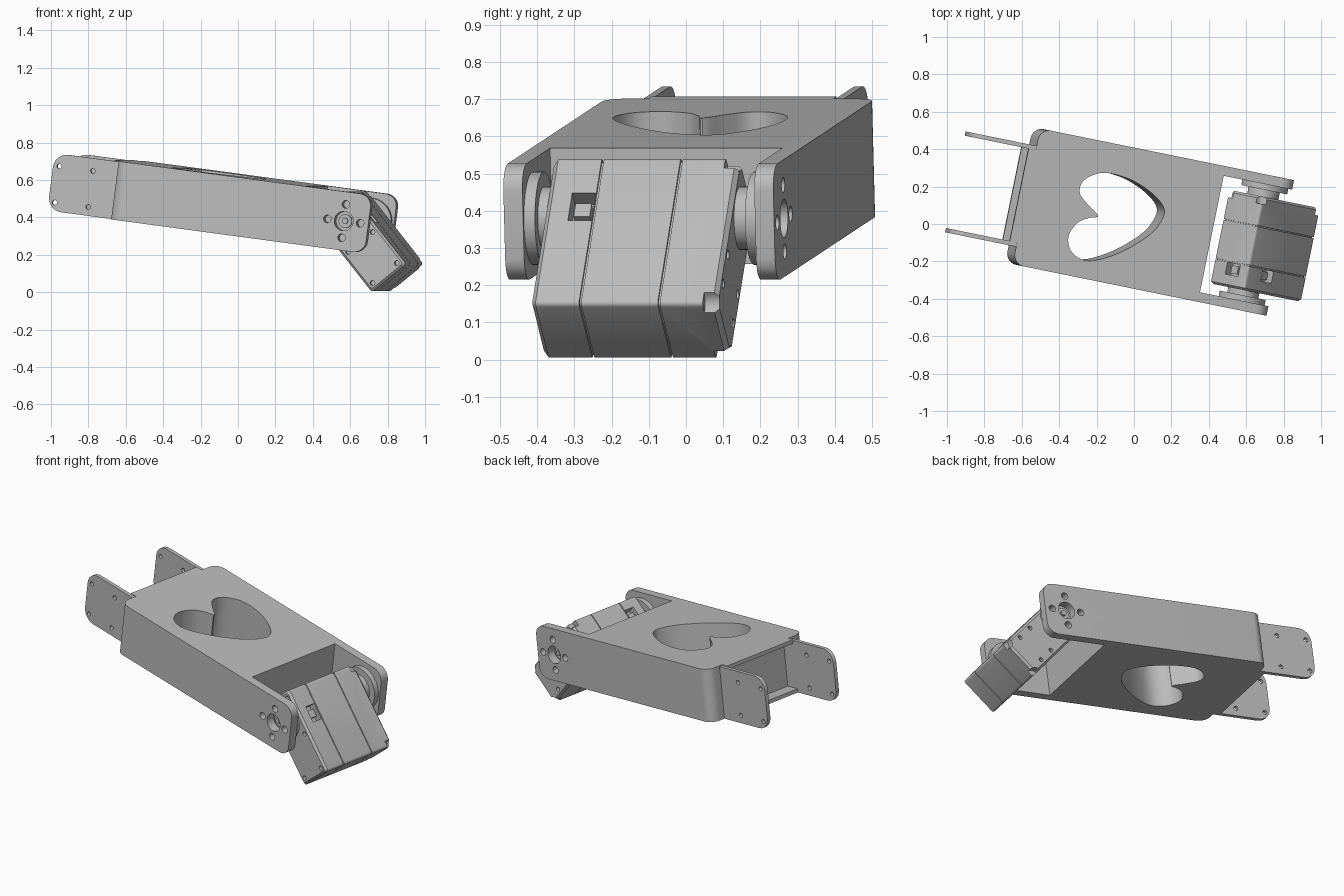
import bpy, bmesh, math
from mathutils import Matrix, Vector

if "Cube" in bpy.data.objects:
    bpy.data.objects.remove(bpy.data.objects["Cube"])

grey = bpy.data.materials.new("plain grey")
grey.use_nodes = True
grey.diffuse_color = (0.5, 0.5, 0.5, 1)
bsdf = next(n for n in grey.node_tree.nodes if n.type == 'BSDF_PRINCIPLED')
bsdf.inputs["Base Color"].default_value = (0.5, 0.5, 0.5, 1)
bsdf.inputs["Roughness"].default_value = 0.6

# Both frames share the pivot; local y is the pivot axis
base = Matrix.Translation((0.639, -0.099, 0.38)) @ Matrix.Rotation(math.radians(-11.5), 4, 'Z')
ARM = base @ Matrix.Rotation(math.radians(7.5), 4, 'Y')
SERVO = base @ Matrix.Rotation(math.radians(-38.7), 4, 'Y')


def loft(bm, sections, axis='Y'):
    """Skin a list of (height, outline) sections along an axis."""
    rings = []
    for h, pts in sections:
        rings.append([bm.verts.new((p, h, q) if axis == 'Y' else (p, q, h)) for p, q in pts])
    for r, s in zip(rings, rings[1:]):
        n = len(r)
        for i in range(n):
            bm.faces.new((r[i], r[(i + 1) % n], s[(i + 1) % n], s[i]))
    bm.faces.new(rings[0])
    bm.faces.new(rings[-1])


def prism(bm, pts, h0, h1, axis='Y'):
    loft(bm, [(h0, pts), (h1, pts)], axis)


def round_rect(x0, x1, z0, z1, left=0.0, right=0.0, n=6):
    """Rectangle outline with rounded left and right corners."""
    pts = []
    corners = ((x1, z1, right, -1, -1, 0), (x0, z1, left, 1, -1, 90),
               (x0, z0, left, 1, 1, 180), (x1, z0, right, -1, 1, 270))
    for x, z, r, sx, sz, start in corners:
        if not r:
            pts.append((x, z))
            continue
        for i in range(n + 1):
            t = math.radians(start + 90 * i / n)
            pts.append((x + sx * r + r * math.cos(t), z + sz * r + r * math.sin(t)))
    return pts


def box(bm, x0, x1, y0, y1, z0, z1):
    prism(bm, round_rect(x0, x1, z0, z1), y0, y1)


def circle(x, z, r, n=24):
    return [(x + r * math.cos(math.tau * i / n), z + r * math.sin(math.tau * i / n)) for i in range(n)]


def smooth_loop(ctrl, steps=5):
    """Closed Catmull-Rom curve through the control points."""
    out, n = [], len(ctrl)
    for i in range(n):
        a, b, c, d = (Vector(ctrl[(i + k) % n]) for k in (-1, 0, 1, 2))
        for s in range(steps):
            t = s / steps
            p = 0.5 * (2 * b + (c - a) * t + (2 * a - 5 * b + 4 * c - d) * t * t
                       + (3 * b - a - 3 * c + d) * t ** 3)
            out.append((p.x, p.y))
    return out


def make(name, bm, frame, cutters=()):
    """Turn a bmesh into an object, subtract the cutters and shade it."""
    def to_object(label, source):
        bmesh.ops.recalc_face_normals(source, faces=source.faces)
        source.transform(frame)
        mesh = bpy.data.meshes.new(label)
        source.to_mesh(mesh)
        source.free()
        o = bpy.data.objects.new(label, mesh)
        bpy.context.collection.objects.link(o)
        return o
    ob = to_object(name, bm)
    ob.data.materials.append(grey)
    bpy.ops.object.select_all(action='DESELECT')
    bpy.context.view_layer.objects.active = ob
    ob.select_set(True)
    for c in cutters:
        tool = to_object("cutter", c)
        tool.hide_render = True
        mod = ob.modifiers.new("cut", 'BOOLEAN')
        mod.operation, mod.object, mod.solver = 'DIFFERENCE', tool, 'EXACT'
        bpy.ops.object.modifier_apply(modifier=mod.name)
        bpy.data.objects.remove(tool)
    bpy.ops.object.shade_smooth_by_angle(angle=math.radians(30))
    return ob


# Arm body: rounded fork end, filleted ears at the other end
H, W = 0.157, 0.37
bm = bmesh.new()
prism(bm, round_rect(-1.27, 0.135, -H, H, right=0.065), -W, W)
ears = [e for e in bm.edges if all(v.co.x < -1.2 for v in e.verts)
        and abs(e.verts[0].co.y - e.verts[1].co.y) < 1e-4]
bmesh.ops.bevel(bm, geom=ears, offset=0.06, segments=8, profile=0.5, affect='EDGES')

fork_gap = bmesh.new()
box(fork_gap, -0.25, 0.3, -0.318, 0.318, -0.3, 0.3)

heart = bmesh.new()
heart_points = [(-0.87, -0.026), (-0.94, 0.025), (-0.994, 0.079), (-0.981, 0.148),
                (-0.889, 0.205), (-0.744, 0.2), (-0.613, 0.151), (-0.535, 0.09),
                (-0.528, 0.027), (-0.579, -0.072), (-0.719, -0.197), (-0.868, -0.271),
                (-0.967, -0.247), (-1.005, -0.168), (-0.972, -0.085), (-0.915, -0.046)]
prism(heart, smooth_loop(heart_points), -0.3, 0.3, 'Z')

end_recess = bmesh.new()
box(end_recess, -1.4, -1.23, -0.252, 0.252, -0.135, 0.135)

pivot_holes = bmesh.new()
for y0, y1 in ((-0.45, -0.3), (0.3, 0.45)):
    prism(pivot_holes, circle(0, 0, 0.052), y0, y1)
    for k in range(4):
        t = k * math.pi / 2
        prism(pivot_holes, circle(0.09 * math.cos(t), 0.09 * math.sin(t), 0.021, 16), y0, y1)
make("arm_body", bm, ARM, (fork_gap, heart, end_recess, pivot_holes))

# Rims above and below the end recess
for name, z0, z1 in (("upper_rim", 0.135, H), ("lower_rim", -H, -0.135)):
    bm = bmesh.new()
    box(bm, -1.31, -1.27, -0.253, 0.253, z0, z1)
    make(name, bm, ARM)

# Mounting tabs with screw holes
for name, y0, y1 in (("right_tab", -0.275, -0.252), ("left_tab", 0.252, 0.275)):
    bm = bmesh.new()
    prism(bm, round_rect(-1.63, -1.25, -H, 0.152, left=0.075), y0, y1)
    holes = bmesh.new()
    for x in (-1.596, -1.411):
        for z in (0.085, -0.11):
            prism(holes, circle(x, z, 0.013, 16), y0 - 0.05, y1 + 0.05)
    make(name, bm, ARM, (holes,))

# Servo case, with seams between its three shells
X0, X1, Z0, Z1 = -0.137, 0.103, -0.377, 0.128


def case_section(y, inset):
    return y, round_rect(X0 + inset, X1 - inset, Z0 + inset, Z1 - inset, 0.014, 0.014, 4)


stations = [(-0.26, 0.012), (-0.248, 0)]
for seam in (-0.126, 0.09):
    stations += [(seam - 0.003, 0), (seam - 0.0025, 0.006), (seam + 0.0025, 0.006), (seam + 0.003, 0)]
stations += [(0.238, 0), (0.25, 0.012)]
bm = bmesh.new()
loft(bm, [case_section(*s) for s in stations])

corner_cuts, pockets, screw_holes = bmesh.new(), bmesh.new(), bmesh.new()
for x in (X0, X1):
    for z in (Z0, Z1):
        prism(corner_cuts, circle(x, z, 0.038), 0.21, 0.3)
for x in (X0 + 0.035, X1 - 0.035):
    for z in (Z0 + 0.035, -0.13, Z1 - 0.035):
        prism(screw_holes, circle(x, z, 0.013, 16), -0.3, -0.235)
    for z in (-0.28, -0.18):
        prism(screw_holes, circle(x, z, 0.013, 16), 0.225, 0.3)
box(pockets, X1 - 0.05, 0.2, -0.195, -0.131, -0.09, 0.005)
box(pockets, -0.045, 0.045, -0.195, -0.131, Z1 - 0.05, 0.2)
make("servo_case", bm, SERVO, (corner_cuts, screw_holes, pockets))

# Plugs inside the two pockets
bm = bmesh.new()
box(bm, X1 - 0.055, X1 - 0.015, -0.185, -0.141, -0.065, -0.02)
box(bm, -0.022, 0.022, -0.185, -0.141, Z1 - 0.055, Z1 - 0.015)
make("pocket_plugs", bm, SERVO)

# Horn discs, hubs and centre screws on both sides of the servo
for name, s, face in (("right", -1, 0.255), ("left", 1, 0.245)):
    bm = bmesh.new()
    prism(bm, circle(0, 0, 0.125, 48), s * 0.288, s * 0.319)
    make(name + "_horn", bm, ARM)
    bm = bmesh.new()
    prism(bm, circle(0, 0, 0.085, 40), s * face, s * 0.295)
    make(name + "_hub", bm, ARM)
    bm = bmesh.new()
    prism(bm, circle(0, 0, 0.036), s * 0.31, s * 0.33)
    prism(bm, circle(0, 0, 0.016, 16), s * 0.325, s * 0.342)
    make(name + "_centre_screw", bm, ARM)
